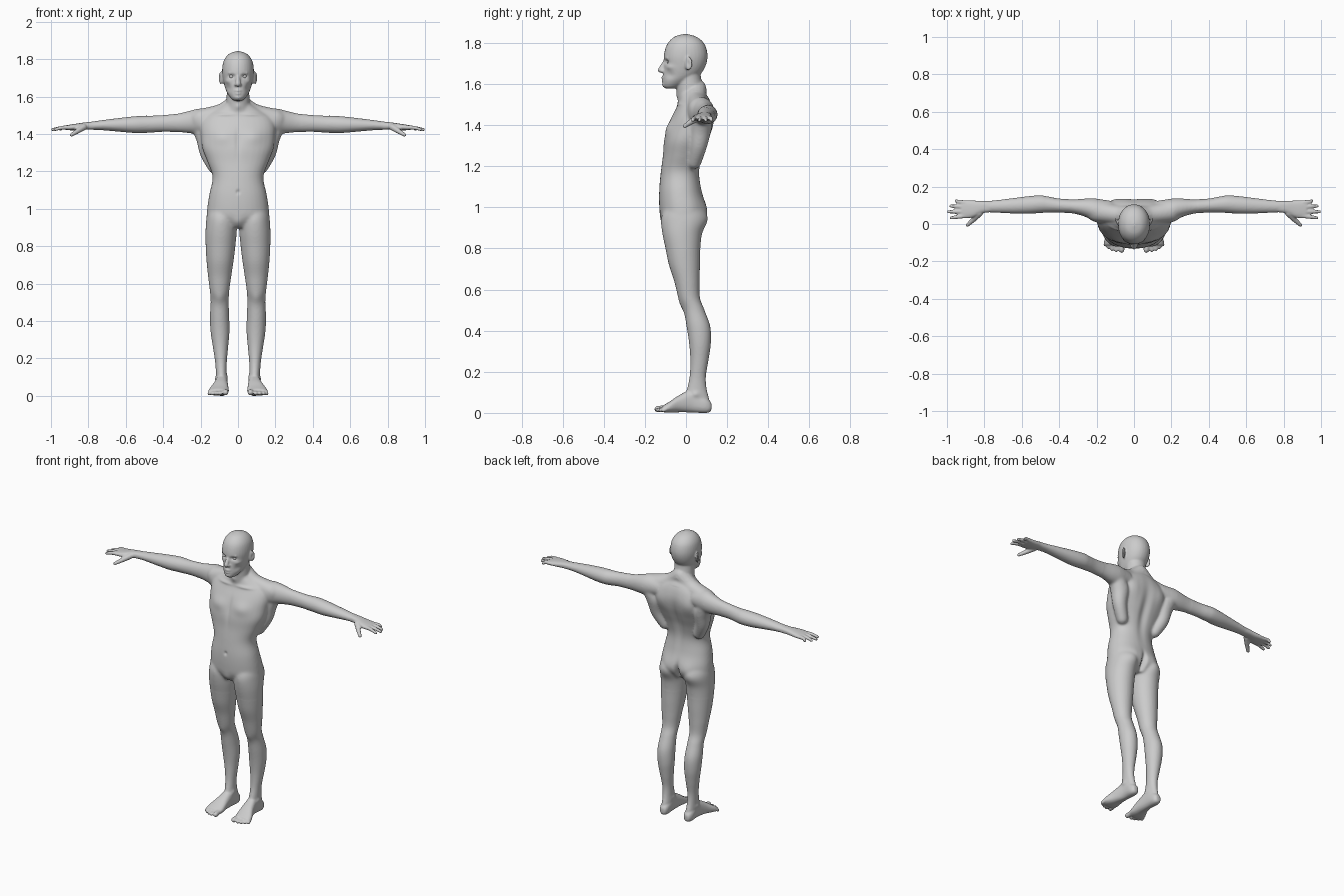
import bpy, bmesh, math
from mathutils import Vector

bm = bmesh.new()


def spline(rows, steps=5):
    """Catmull-Rom interpolation of section rows."""
    out = []
    for i in range(len(rows) - 1):
        p = [rows[max(0, min(len(rows) - 1, i + k))] for k in (-1, 0, 1, 2)]
        for s in range(steps):
            t = s / steps
            out.append([b + .5 * t * (c - a + t * (2*a - 5*b + 4*c - d + t * (3*(b - c) + d - a)))
                        for a, b, c, d in zip(*p)])
    return out + [list(rows[-1])]


def loft(rings):
    """Closed skin over rings of points."""
    rings = [[bm.verts.new(p) for p in r] for r in rings]
    n = len(rings[0])
    for r, q in zip(rings, rings[1:]):
        for k in range(n):
            bm.faces.new((r[k], r[(k+1) % n], q[(k+1) % n], q[k]))
    bm.faces.new(rings[0][::-1])
    bm.faces.new(rings[-1])


def circle(n):
    return [(math.cos(2*math.pi*k/n), math.sin(2*math.pi*k/n)) for k in range(n)]


def tube(axis, rows, side=1, power=2.0):
    """Loft of super-ellipses; each row is (position, a0, a1, b0, b1)."""
    rings = []
    for t, a0, a1, b0, b1 in spline(rows):
        ring = []
        for c, s in circle(32):
            a = (a0 + a1)/2 + (a1 - a0)/2 * math.copysign(abs(c)**(2/power), c)
            b = (b0 + b1)/2 + (b1 - b0)/2 * math.copysign(abs(s)**(2/power), s)
            v = {'x': (t, a, b), 'y': (a, t, b), 'z': (a, b, t)}[axis]
            ring.append((v[0]*side, v[1], v[2]))
        rings.append(ring)
    loft(rings)


def ball(centre, radii, side=1, turn=0):
    ct, st = math.cos(turn), math.sin(turn)
    rings = []
    for i in range(11):
        lat = math.radians(-85 + 17*i)
        ring = []
        for c, s in circle(16):
            x, y = radii[0]*c*math.cos(lat), radii[1]*s*math.cos(lat)
            ring.append(((centre[0] + x*ct - y*st)*side, centre[1] + x*st + y*ct,
                         centre[2] + radii[2]*math.sin(lat)))
        rings.append(ring)
    loft(rings)


def rod(points, side=1):
    """Round-ended tube through (x, y, z, radius) points."""
    pts = [(Vector(p[:3]), p[3]) for p in spline(points, 4)]
    span = pts[-1][0] - pts[0][0]
    ref = Vector((0, 0, 0))
    ref[min(range(3), key=lambda i: abs(span[i]))] = 1
    start = (pts[1][0] - pts[0][0]).normalized()
    end = (pts[-1][0] - pts[-2][0]).normalized()
    caps = [math.radians(a) for a in (80, 55, 28)]
    (p0, r0), (p1, r1) = pts[0], pts[-1]
    path = [(p0 - start*r0*math.sin(a), r0*math.cos(a), start) for a in caps]
    for i, (p, r) in enumerate(pts):
        path.append((p, r, (pts[min(i+1, len(pts)-1)][0] - pts[max(i-1, 0)][0]).normalized()))
    path += [(p1 + end*r1*math.sin(a), r1*math.cos(a), end) for a in reversed(caps)]
    rings = []
    for p, r, t in path:
        u = t.cross(ref).normalized()
        w = t.cross(u)
        ring = [p + u*(r*c) + w*(r*s) for c, s in circle(16)]
        rings.append([(q.x*side, q.y, q.z) for q in ring])
    loft(rings)


def wide(rows):
    return [(z, -w, w, f, b) for z, w, f, b in rows]


# torso: height, half width, front, back
tube('z', wide([(.90, .11, -.09, .06), (.95, .162, -.122, .095), (1.0, .165, -.13, .10),
                (1.08, .153, -.131, .078), (1.17, .136, -.123, .067), (1.25, .163, -.113, .082),
                (1.32, .19, -.108, .108), (1.38, .198, -.092, .128), (1.44, .20, -.07, .136),
                (1.49, .18, -.045, .128), (1.53, .12, -.033, .112), (1.56, .07, -.03, .09)]), power=2.2)
# neck
tube('z', wide([(1.46, .078, -.03, .11), (1.53, .068, -.042, .105), (1.58, .062, -.046, .087),
                (1.63, .06, -.045, .073), (1.69, .06, -.04, .07)]))
# head
tube('z', wide([(1.578, .02, -.098, -.05), (1.59, .037, -.111, -.02), (1.62, .058, -.113, .03),
                (1.65, .07, -.111, .072), (1.69, .08, -.107, .096), (1.735, .085, -.108, .105),
                (1.78, .080, -.098, .097), (1.81, .066, -.08, .078), (1.832, .042, -.052, .046),
                (1.843, .008, -.014, .008)]), power=2.1)
# nose, lips, chin
rod([(0, -.104, 1.708, .009), (0, -.123, 1.668, .0145)])
rod([(-.02, -.103, 1.626, .006), (0, -.112, 1.630, .0095), (.02, -.103, 1.626, .006)])
rod([(-.016, -.103, 1.620, .006), (0, -.111, 1.617, .0095), (.016, -.103, 1.620, .006)])
ball((0, -.100, 1.597), (.022, .017, .015))

leg = [(1.02, .03, .15, -.09, .06), (.97, .008, .166, -.115, .09), (.93, .006, .171, -.122, .098),
       (.87, .007, .174, -.115, .078), (.80, .014, .173, -.10, .07), (.72, .024, .168, -.083, .068),
       (.64, .036, .16, -.057, .066), (.56, .047, .15, -.037, .068), (.50, .05, .146, -.012, .09),
       (.42, .047, .15, .003, .118), (.34, .046, .146, .015, .121), (.26, .053, .134, .021, .11),
       (.18, .06, .122, .018, .097), (.12, .06, .118, .006, .1), (.07, .057, .117, -.01, .112),
       (.03, .058, .116, -.015, .12)]
foot = [(.124, .075, .10, .015, .045), (.115, .064, .109, .004, .06), (.09, .057, .117, -.001, .08),
        (.03, .055, .119, .002, .112), (-.03, .052, .134, .003, .088), (-.08, .049, .156, .001, .055),
        (-.112, .053, .158, .003, .036)]
arm = [(.12, .0, .12, 1.42, 1.53), (.20, .008, .136, 1.398, 1.537), (.25, .034, .137, 1.403, 1.527),
       (.32, .055, .132, 1.41, 1.510), (.40, .061, .136, 1.412, 1.501), (.46, .061, .147, 1.408, 1.498),
       (.50, .059, .153, 1.406, 1.498), (.56, .055, .149, 1.406, 1.494), (.64, .056, .139, 1.413, 1.485),
       (.72, .06, .129, 1.420, 1.475), (.79, .063, .122, 1.423, 1.465)]
palm = [(.77, .063, .123, 1.423, 1.467), (.82, .056, .123, 1.423, 1.462), (.86, .036, .126, 1.42, 1.456),
        (.90, .030, .127, 1.42, 1.450), (.922, .034, .122, 1.422, 1.446)]
fingers = [(.043, .033, .978), (.067, .065, .992), (.091, .096, .980), (.115, .124, .950)]
toes = [(.070, .066, -.139, .0155), (.095, .095, -.140, .0105), (.115, .117, -.134, .0105),
        (.133, .137, -.124, .010), (.148, .154, -.110, .010)]

for s in (1, -1):
    tube('z', leg, s)
    tube('y', foot, s, 2.4)
    for x0, x1, y, r in toes:
        rod([(x0, -.085, .024, r), (x1, y, r + .003, r)], s)
    tube('x', arm, s)
    tube('x', palm, s, 2.5)
    for y0, y1, x in fingers:
        rod([(.90, y0, 1.435, .012), (.94, (y0+y1)/2, 1.434, .0105), (x, y1, 1.424, .0088)], s)
    rod([(.825, .058, 1.437, .018), (.862, .02, 1.413, .0135), (.891, -.006, 1.395, .010)], s)
    # shoulder slope and flank muscles
    rod([(0, .05, 1.575, .05), (.08, .05, 1.515, .05), (.2, .068, 1.477, .058)], s)
    rod([(.125, .04, 1.22, .035), (.162, .06, 1.30, .043), (.172, .07, 1.38, .053), (.2, .08, 1.44, .05)], s)
    # brow, nostril, ear
    rod([(.014, -.101, 1.722, .008), (.045, -.088, 1.726, .008)], s)
    ball((.012, -.113, 1.663), (.009, .012, .008), s)
    ball((.091, .012, 1.70), (.008, .022, .035), s, -.55)

# fuse the parts into one skin
mesh = bpy.data.meshes.new("body_parts")
bm.to_mesh(mesh)
bm.free()
body = bpy.data.objects.new("body", mesh)
bpy.context.collection.objects.link(body)


def bake():
    bpy.context.view_layer.update()
    graph = bpy.context.evaluated_depsgraph_get()
    result = bpy.data.meshes.new_from_object(body.evaluated_get(graph))
    body.modifiers.clear()
    body.data = result


mod = body.modifiers.new("fuse", 'REMESH')
mod.mode, mod.voxel_size = 'VOXEL', .0055
mod = body.modifiers.new("soften", 'SMOOTH')
mod.factor, mod.iterations = .5, 3
bake()

# soften the joints of the trunk
group = body.vertex_groups.new(name="trunk")
group.add([v.index for v in body.data.vertices
           if .80 < v.co.z < 1.565 and abs(v.co.x) < .34], 1, 'REPLACE')
mod = body.modifiers.new("soften_trunk", 'SMOOTH')
mod.factor, mod.iterations, mod.vertex_group = .5, 22, "trunk"
bake()

# sculpting pushes: centre, radii, offset
body_pushes = [
    ((0, .11, 1.28), (.028, .08, .15), (0, -.014, 0)),        # spine
    ((.11, .13, 1.41), (.05, .05, .06), (0, .010, 0)),        # shoulder blade
    ((.075, .09, .965), (.045, .05, .055), (0, .010, 0)),     # buttock
    ((0, .10, .94), (.014, .06, .055), (0, -.028, 0)),        # cleft
    ((.085, -.08, 1.385), (.055, .06, .04), (0, -.012, 0)),   # chest
    ((0, -.10, 1.36), (.014, .05, .08), (0, .006, 0)),        # breastbone
    ((.08, -.04, 1.505), (.06, .04, .009), (0, -.006, 0)),    # collarbone
    ((0, -.13, 1.09), (.009, .03, .011), (0, .008, 0)),       # navel
    ((0, -.10, .925), (.03, .05, .03), (0, -.010, 0)),        # groin
    ((.098, -.025, .52), (.028, .03, .032), (0, -.006, 0)),   # kneecap
    ((.12, .045, .09), (.012, .02, .014), (.006, 0, 0)),      # outer ankle
    ((.058, .035, .10), (.012, .02, .014), (-.005, 0, 0)),    # inner ankle
]
face_pushes = [
    ((.034, -.10, 1.709), (.017, .03, .010), (0, .013, 0)),   # eye socket
    ((0, -.12, 1.6238), (.022, .02, .004), (0, .005, 0)),     # mouth line
    ((.052, -.08, 1.645), (.02, .03, .02), (-.004, .004, 0)), # cheek hollow
    ((.055, -.08, 1.682), (.018, .025, .012), (.003, -.004, 0)),  # cheekbone
    ((.104, .008, 1.70), (.008, .010, .017), (-.008, 0, 0)),  # ear bowl
    ((0, -.05, 1.545), (.014, .02, .014), (0, -.005, 0)),     # throat
]
for v in body.data.vertices:
    x0, y, z = v.co
    if abs(x0) > .3:
        continue
    x, sign = abs(x0), (1 if x0 >= 0 else -1)
    for (cx, cy, cz), (rx, ry, rz), (px, py, pz) in (face_pushes if z > 1.525 else body_pushes):
        dz = (z - cz)/rz
        if abs(dz) < 2.6:
            w = math.exp(-((x - cx)/rx)**2 - ((y - cy)/ry)**2 - dz*dz)
            v.co += Vector((px*sign*w, py*w, pz*w))
    v.co.z = max(v.co.z, 0)
body.data.shade_smooth()

# eyes
for name, s in (("left_eye", 1), ("right_eye", -1)):
    bpy.ops.mesh.primitive_uv_sphere_add(segments=20, ring_count=12, radius=.0125,
                                         location=(.034*s, -.081, 1.708))
    bpy.context.object.name = name
    bpy.ops.object.shade_smooth()
